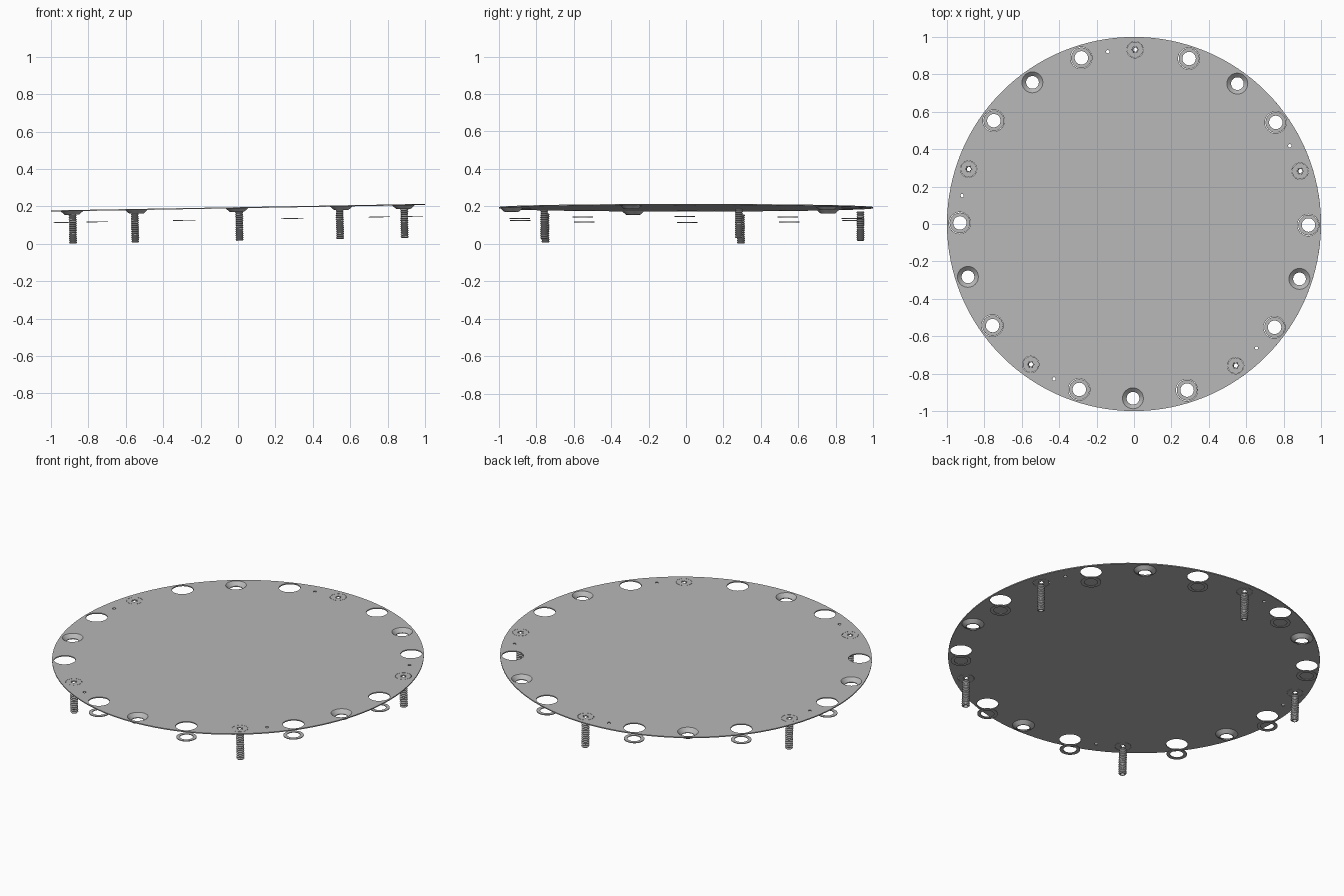
import bpy, bmesh
from math import sin, cos, pi, radians
from mathutils import Matrix, Vector

cube = bpy.data.objects.get("Cube")
if cube:
    bpy.data.objects.remove(cube, do_unlink=True)

grey = bpy.data.materials.new("satin grey metal")
grey.use_nodes = True
colour = (0.48, 0.48, 0.48, 1)
grey.diffuse_color = colour
grey.node_tree.nodes["Principled BSDF"].inputs["Base Color"].default_value = colour

# The whole assembly leans by one degree
TILT = Matrix.Translation((0, 0, 0.1925)) @ Matrix.Rotation(radians(-1), 4, 'Y')
RIM = 0.932        # radius of the fastener circle
THICK = 0.006


def polar(radius, degrees):
    a = radians(degrees)
    return Vector((radius * cos(a), radius * sin(a), 0))


def circle(radius, centre=Vector(), sides=32):
    return [centre + polar(radius, 360 * i / sides) for i in range(sides)]


def place(obj, at):
    obj.matrix_world = TILT @ Matrix.Translation(at)


def sheet(name, outlines):
    """Flat sheet with holes, made from closed outlines."""
    curve = bpy.data.curves.new(name, 'CURVE')
    curve.dimensions = '2D'
    curve.fill_mode = 'BOTH'
    curve.extrude = THICK / 2
    for points in outlines:
        spline = curve.splines.new('POLY')
        spline.points.add(len(points) - 1)
        for p, co in zip(spline.points, points):
            p.co = (co.x, co.y, 0, 1)
        spline.use_cyclic_u = True
    obj = bpy.data.objects.new(name, curve)
    bpy.context.collection.objects.link(obj)
    bpy.ops.object.select_all(action='DESELECT')
    obj.select_set(True)
    bpy.context.view_layer.objects.active = obj
    bpy.ops.object.convert(target='MESH')
    obj = bpy.context.view_layer.objects.active
    obj.data.materials.clear()
    obj.data.materials.append(grey)
    return obj


def lathe(name, profile, sides=32):
    """Mesh of a closed (radius, height) profile turned about z."""
    bm = bmesh.new()
    verts = [bm.verts.new((r, 0, z)) for r, z in profile]
    edges = [bm.edges.new((verts[i - 1], v)) for i, v in enumerate(verts)]
    bmesh.ops.spin(bm, geom=verts + edges, cent=(0, 0, 0), axis=(0, 0, 1),
                   angle=2 * pi, steps=sides)
    bmesh.ops.remove_doubles(bm, verts=bm.verts, dist=0.0001)
    bmesh.ops.recalc_face_normals(bm, faces=bm.faces)
    mesh = bpy.data.meshes.new(name)
    bm.to_mesh(mesh)
    bm.free()
    mesh.materials.append(grey)
    return mesh


def add(name, mesh, at):
    obj = bpy.data.objects.new(name, mesh)
    bpy.context.collection.objects.link(obj)
    place(obj, at)
    return obj


# Twenty positions: screw, open hole, countersink, open hole, repeated
spots = [(i % 4, polar(RIM, 89.65 - 18 * i)) for i in range(20)]
hole_size = {0: 0.044, 1: 0.058, 2: 0.056, 3: 0.058}

# Round plate with all its holes
outlines = [circle(1, sides=128)]
outlines += [circle(hole_size[kind], at) for kind, at in spots]
outlines += [circle(0.009, polar(RIM, 98.65 - 72 * i), 16) for i in range(5)]
plate = sheet("cover_plate", outlines)
place(plate, Vector())

# Shared meshes: pressed countersink, washer and threaded shaft
dimple = lathe("countersink", [(0.056, 0.003), (0.034, -0.018), (0.034, -0.022),
                               (0.038, -0.022), (0.060, -0.003)])
washer = lathe("washer", [(0.036, -0.002), (0.055, -0.002),
                          (0.055, 0.002), (0.036, 0.002)])
TOP, BOTTOM, TURNS = -0.021, -0.1765, 14
thread = [(0.012, BOTTOM), (0.017, BOTTOM)]
for i in range(TURNS):
    step = (TOP - BOTTOM) / TURNS
    thread += [(0.022, BOTTOM + step * (i + 0.5)), (0.017, BOTTOM + step * (i + 1))]
thread.append((0.012, TOP))
shaft = lathe("screw_shaft", thread, 20)

# Screw head with a star-shaped drive
star = [polar(0.013 + 0.004 * cos(radians(60 * i)), 10 * i) for i in range(36)]
star = [polar(0.014 + 0.004 * cos(6 * radians(10 * i)), 10 * i) for i in range(36)]
head = sheet("screw_head", [circle(0.0425), star])
head_mesh = head.data
bpy.data.objects.remove(head, do_unlink=True)

# Place the fasteners
smooth = []
for i, (kind, at) in enumerate(spots):
    if kind == 0:
        add(f"screw_head_{i}", head_mesh, at)
        smooth.append(add(f"screw_shaft_{i}", shaft, at))
    elif kind == 2:
        smooth.append(add(f"countersink_{i}", dimple, at))
    else:
        smooth.append(add(f"washer_{i}", washer, at + Vector((0, 0, -0.0625))))

bpy.ops.object.select_all(action='DESELECT')
for obj in smooth:
    obj.select_set(True)
bpy.context.view_layer.objects.active = smooth[0]
bpy.ops.object.shade_smooth_by_angle(angle=radians(30))
